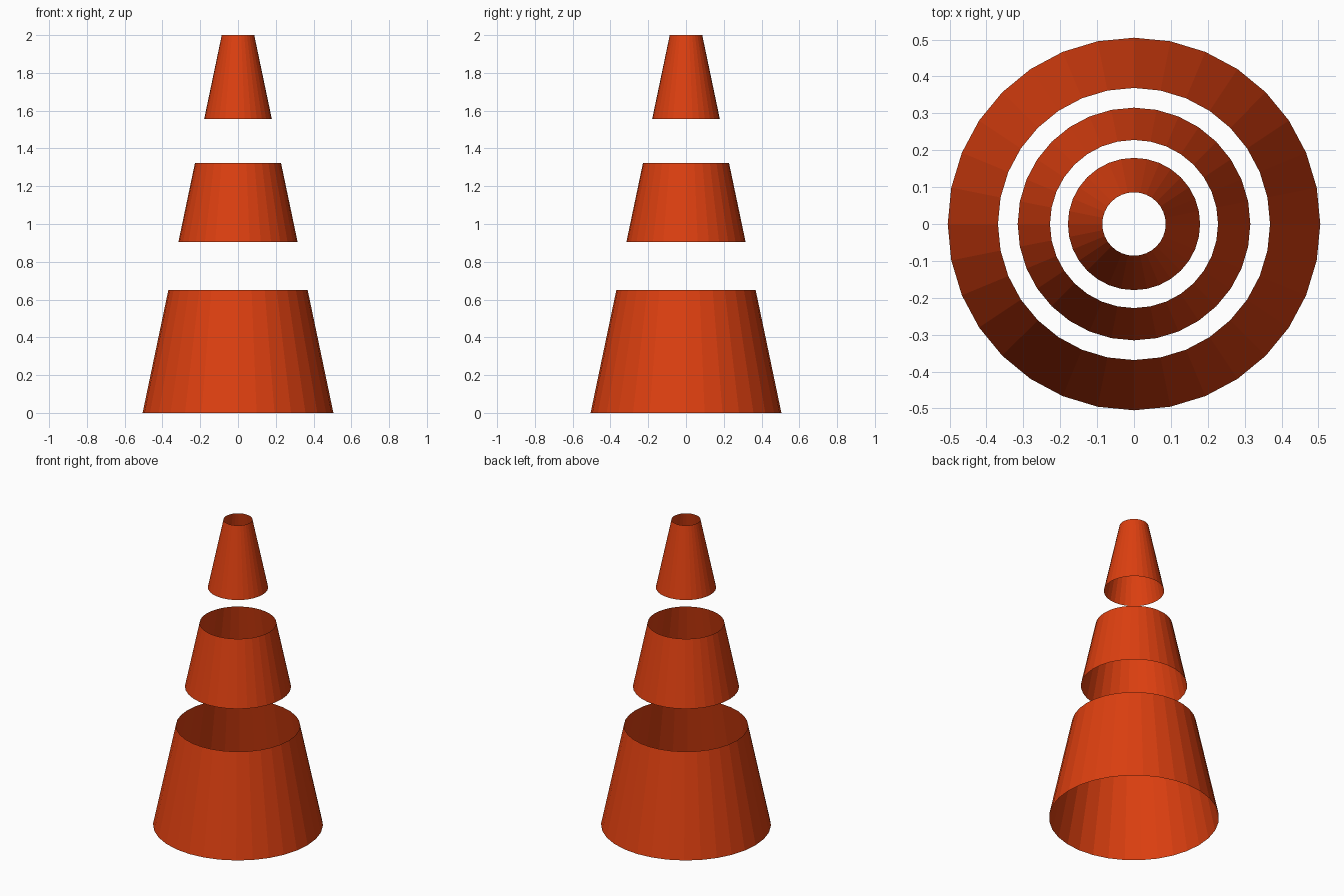
import bpy

if "Cube" in bpy.data.objects:
    bpy.data.objects.remove(bpy.data.objects["Cube"])

# One orange colour for every band
orange = bpy.data.materials.new("bright_orange")
orange.diffuse_color = (0.72, 0.05, 0.005, 1.0)
orange.use_nodes = True
orange.node_tree.nodes["Principled BSDF"].inputs["Base Color"].default_value = orange.diffuse_color

BASE_RADIUS = 0.505
TAPER = 0.2095  # radius lost per unit of height


def cone_band(name, z0, z1):
    """Open, thin tapered ring cut from one tall cone."""
    bpy.ops.mesh.primitive_cone_add(
        vertices=32,
        radius1=BASE_RADIUS - TAPER * z0,
        radius2=BASE_RADIUS - TAPER * z1,
        depth=z1 - z0,
        end_fill_type='NOTHING',
        location=(0, 0, (z0 + z1) / 2),
    )
    band = bpy.context.object
    band.name = name
    band.data.materials.append(orange)
    return band


# Three orange bands with gaps between them
cone_band("lower_band", 0.0, 0.65)
cone_band("middle_band", 0.905, 1.323)
cone_band("top_band", 1.555, 2.0)
